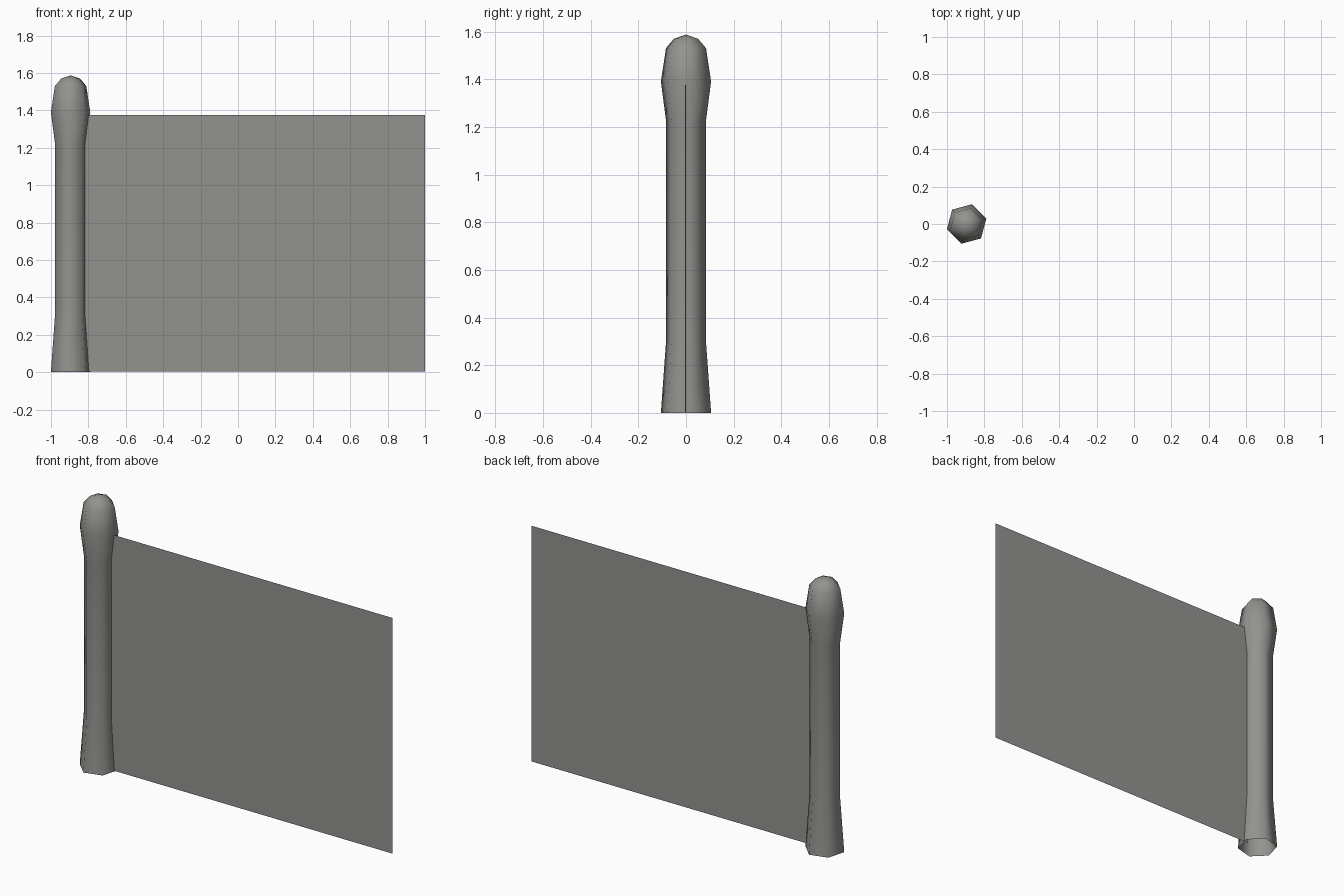
import bpy, bmesh, math

if "Cube" in bpy.data.objects:
    bpy.data.objects.remove(bpy.data.objects["Cube"])

grey = bpy.data.materials.new("warm grey")
grey.diffuse_color = (0.29, 0.29, 0.275, 1)
grey.use_nodes = True
grey.node_tree.nodes["Principled BSDF"].inputs["Base Color"].default_value = grey.diffuse_color


def finish(name, bm, smooth=False):
    me = bpy.data.meshes.new(name)
    bm.to_mesh(me)
    bm.free()
    me.materials.append(grey)
    for p in me.polygons:
        p.use_smooth = smooth
    ob = bpy.data.objects.new(name, me)
    bpy.context.collection.objects.link(ob)
    return ob


# Post: six-sided turned profile (radius, height), open underneath
profile = [(0.109, 0), (0.086, 0.31), (0.086, 1.22), (0.109, 1.39),
           (0.087, 1.53), (0.052, 1.57)]
SIDES, CX = 6, -0.895
bm = bmesh.new()
rings = []
for r, z in profile:
    angles = [math.radians(15) + math.tau * i / SIDES for i in range(SIDES)]
    rings.append([bm.verts.new((CX + r * math.cos(a), r * math.sin(a), z)) for a in angles])
for low, high in zip(rings, rings[1:]):
    for i in range(SIDES):
        j = (i + 1) % SIDES
        bm.faces.new((low[i], low[j], high[j], high[i]))
tip = bm.verts.new((CX, 0, 1.587))
for i in range(SIDES):
    bm.faces.new((rings[-1][i], rings[-1][(i + 1) % SIDES], tip))
finish("post", bm, smooth=True)

# Panel: a single thin sheet, very slightly angled
bm = bmesh.new()
corners = [(-0.825, 0.001, 0.003), (1, -0.004, 0.003), (1, -0.004, 1.376), (-0.825, 0.001, 1.376)]
bm.faces.new([bm.verts.new(c) for c in corners])
finish("panel", bm)
